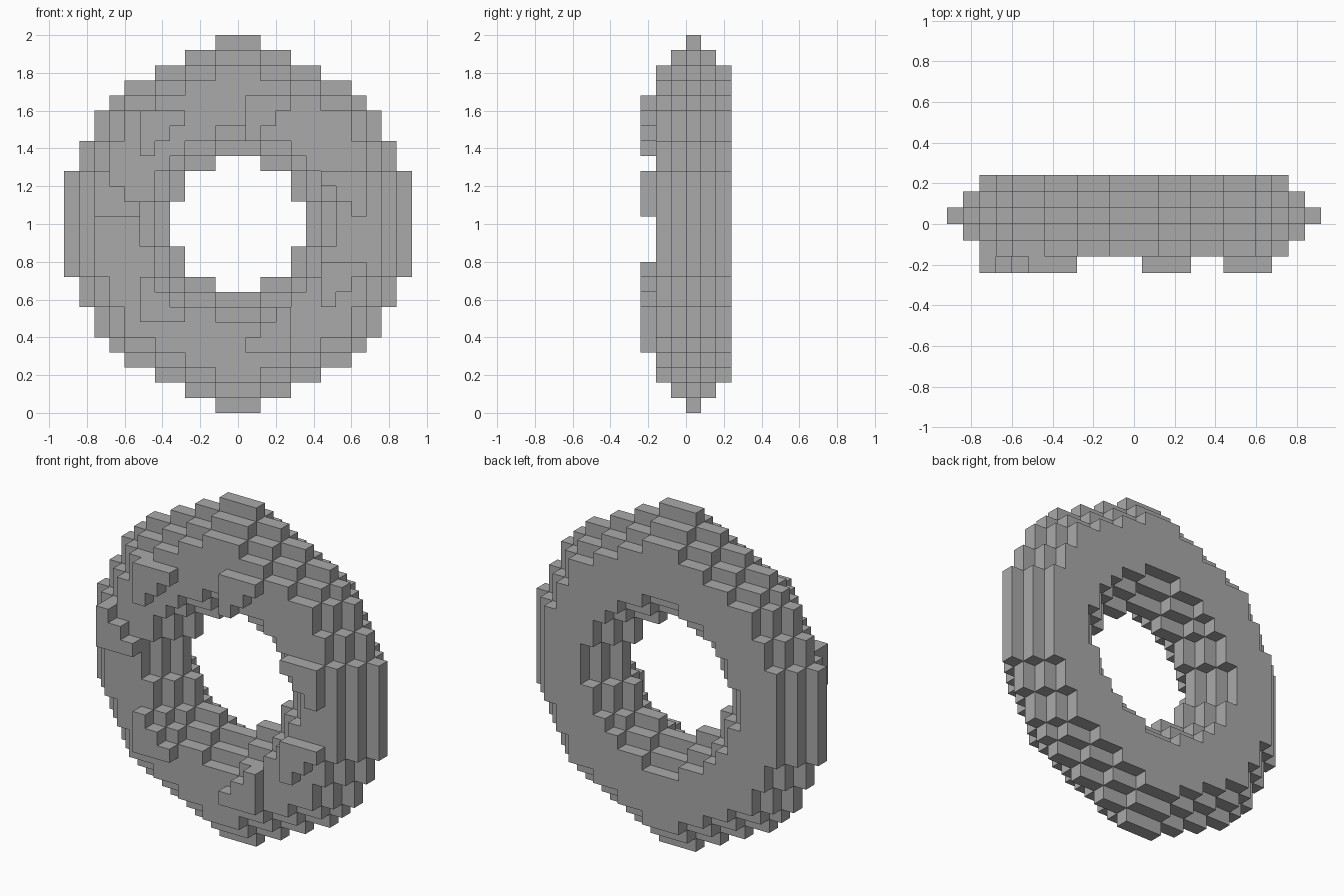
import bpy
import bmesh
from mathutils import Vector

cube = bpy.data.objects.get("Cube")
if cube:
    bpy.data.objects.remove(cube, do_unlink=True)

UNIT = 0.08
CENTRE = Vector((0, 0.04, 1))

grey = bpy.data.materials.new("plain_grey")
grey.use_nodes = True
colour = (0.4, 0.4, 0.4, 1)
grey.diffuse_color = colour
grey.node_tree.nodes["Principled BSDF"].inputs["Base Color"].default_value = colour


def block_object(name, cells):
    """Skin a set of (x, y, z) grid cells with their exposed faces."""
    bm = bmesh.new()
    corners = {}

    def corner(p):
        key = tuple(round(2 * c) for c in p)
        if key not in corners:
            corners[key] = bm.verts.new(CENTRE + p * UNIT)
        return corners[key]

    for cell in sorted(cells):
        for axis in range(3):
            for sign in (1, -1):
                d = Vector((0, 0, 0))
                d[axis] = sign
                if tuple(int(a + b) for a, b in zip(cell, d)) in cells:
                    continue
                u = Vector((0, 0, 0))
                u[(axis + 1) % 3] = 1
                v = d.cross(u)
                mid = Vector(cell) + d / 2
                quad = [mid + (u * a + v * b) / 2
                        for a, b in ((-1, -1), (1, -1), (1, 1), (-1, 1))]
                bm.faces.new([corner(p) for p in quad])
    mesh = bpy.data.meshes.new(name)
    bm.to_mesh(mesh)
    bm.free()
    mesh.materials.append(grey)
    obj = bpy.data.objects.new(name, mesh)
    bpy.context.collection.objects.link(obj)
    return obj


# Ring: half widths per row, from the middle row outwards
outer = [11, 11, 11, 11, 10, 10, 9, 9, 8, 7, 5, 3, 1]
hole = [4, 4, 3, 3, 1]


def in_core(i, j):
    i, j = abs(i), abs(j)
    return j < len(outer) and i <= outer[j] and not (j < len(hole) and i <= hole[j])


layer = {(i, j) for i in range(-11, 12) for j in range(-12, 13) if in_core(i, j)}
ring = set()
for depth in range(3):
    ring |= {(i, k, j) for i, j in layer for k in (depth, -depth)}
    # Each layer away from the middle loses one cell all round
    layer = {(i, j) for i, j in layer
             if {(i + 1, j), (i - 1, j), (i, j + 1), (i, j - 1)} <= layer}
block_object("ring", ring)

# Raised stepped triangles on the front: corner cell and growth direction
steps = {
    "upper_right_step": (-6, 7, 1, -1),
    "top_step": (1, 8, 1, -1),
    "right_step": (-9, 1, 1, 1),
    "lower_right_step": (-6, -6, 1, 1),
    "bottom_step": (3, -8, -1, 1),
    "lower_left_step": (6, -3, 1, -1),
    "left_step": (8, 3, -1, -1),
}
for name, (i, j, di, dj) in steps.items():
    block_object(name, {(i + a * di, -3, j + b * dj)
                        for a in range(3) for b in range(3 - a)})
